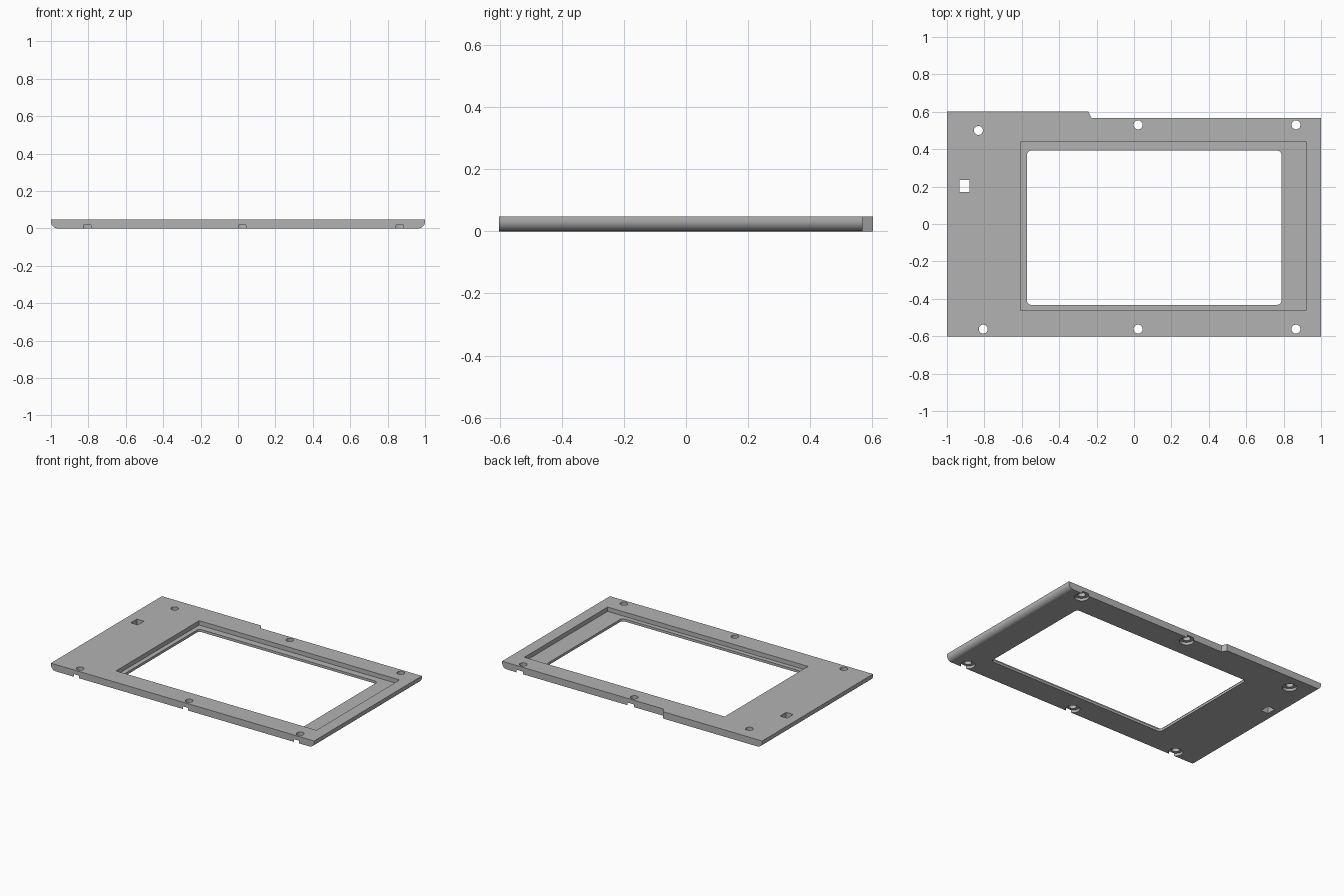
import bpy, bmesh
from math import sin, cos, pi
from mathutils import Vector

default = bpy.data.objects.get("Cube")
if default:
    bpy.data.objects.remove(default, do_unlink=True)

HX, HY, T = 1.0, 0.602, 0.047   # half length, half depth, thickness
R = 0.036                       # rounding of the lower end edges
LEDGE = 0.017                   # height of the window lip
BORE = 0.018                    # depth of the screw head pockets

grey = bpy.data.materials.new("mid_grey")
grey.use_nodes = True
colour = (0.45, 0.45, 0.45, 1)
grey.diffuse_color = colour
grey.node_tree.nodes["Principled BSDF"].inputs["Base Color"].default_value = colour


def prism(name, points, direction):
    """Extrude a flat outline of 3D points along a direction."""
    bm = bmesh.new()
    face = bm.faces.new([bm.verts.new(p) for p in points])
    grown = bmesh.ops.extrude_face_region(bm, geom=[face])
    verts = [v for v in grown["geom"] if isinstance(v, bmesh.types.BMVert)]
    bmesh.ops.translate(bm, verts=verts, vec=Vector(direction))
    bmesh.ops.recalc_face_normals(bm, faces=bm.faces)
    mesh = bpy.data.meshes.new(name)
    bm.to_mesh(mesh)
    bm.free()
    mesh.materials.append(grey)
    obj = bpy.data.objects.new(name, mesh)
    bpy.context.collection.objects.link(obj)
    return obj


def arc(cx, cy, r, start, end, n):
    steps = [start + (end - start) * i / n for i in range(n + 1)]
    return [(cx + r * cos(a), cy + r * sin(a)) for a in steps]


def cut(name, outline, low, high):
    """Remove a vertical prism from the panel."""
    tool = prism(name, [(x, y, low) for x, y in outline], (0, 0, high - low))
    mod = panel.modifiers.new(name, "BOOLEAN")
    mod.operation, mod.solver, mod.object = "DIFFERENCE", "EXACT", tool
    bpy.context.view_layer.objects.active = panel
    bpy.ops.object.modifier_apply(modifier=name)
    bpy.data.objects.remove(tool, do_unlink=True)


def rectangle(x0, x1, y0, y1):
    return [(x0, y0), (x1, y0), (x1, y1), (x0, y1)]


def circle(x, y, r):
    return arc(x, y, r, 0, 2 * pi, 32)[:-1]


# Panel with rounded lower edges at both ends
profile = [(-HX, T)] + arc(-HX + R, R, R, pi, 1.5 * pi, 10)
profile += arc(HX - R, R, R, 1.5 * pi, 2 * pi, 10) + [(HX, T)]
panel = prism("front_panel", [(x, -HY, z) for x, z in profile], (0, 2 * HY, 0))

# Back edge step, leaving a tab on one side
cut("back_step", [(-0.245, 0.7), (-0.245, HY), (-0.228, 0.568), (1.1, 0.568), (1.1, 0.7)], -0.1, 0.2)

# Window recess and rounded opening
cut("window_recess", rectangle(-0.603, 0.92, -0.463, 0.44), LEDGE, 0.2)
x0, x1, y0, y1, r = -0.572, 0.788, -0.432, 0.392, 0.022
opening = []
corners = [(x1 - r, y1 - r), (x0 + r, y1 - r), (x0 + r, y0 + r), (x1 - r, y0 + r)]
for i, (x, y) in enumerate(corners):
    opening += arc(x, y, r, i * pi / 2, (i + 1) * pi / 2, 6)
cut("window_opening", opening, -0.1, 0.2)

# Small rectangular slot
cut("slot", rectangle(-0.934, -0.88, 0.17, 0.236), -0.1, 0.2)

# Screw holes with wider pockets underneath
screws = [(-0.832, 0.5), (0.022, 0.53), (0.866, 0.53),
          (-0.806, -0.562), (0.022, -0.562), (0.866, -0.562)]
for i, (x, y) in enumerate(screws):
    cut(f"screw_hole_{i}", circle(x, y, 0.024), -0.1, 0.2)
    cut(f"screw_pocket_{i}", circle(x, y, 0.045), -0.1, BORE)

# Smooth the curves, keep the edges crisp
bpy.ops.object.select_all(action="DESELECT")
panel.select_set(True)
bpy.context.view_layer.objects.active = panel
bpy.ops.object.shade_smooth_by_angle(angle=pi / 6)
